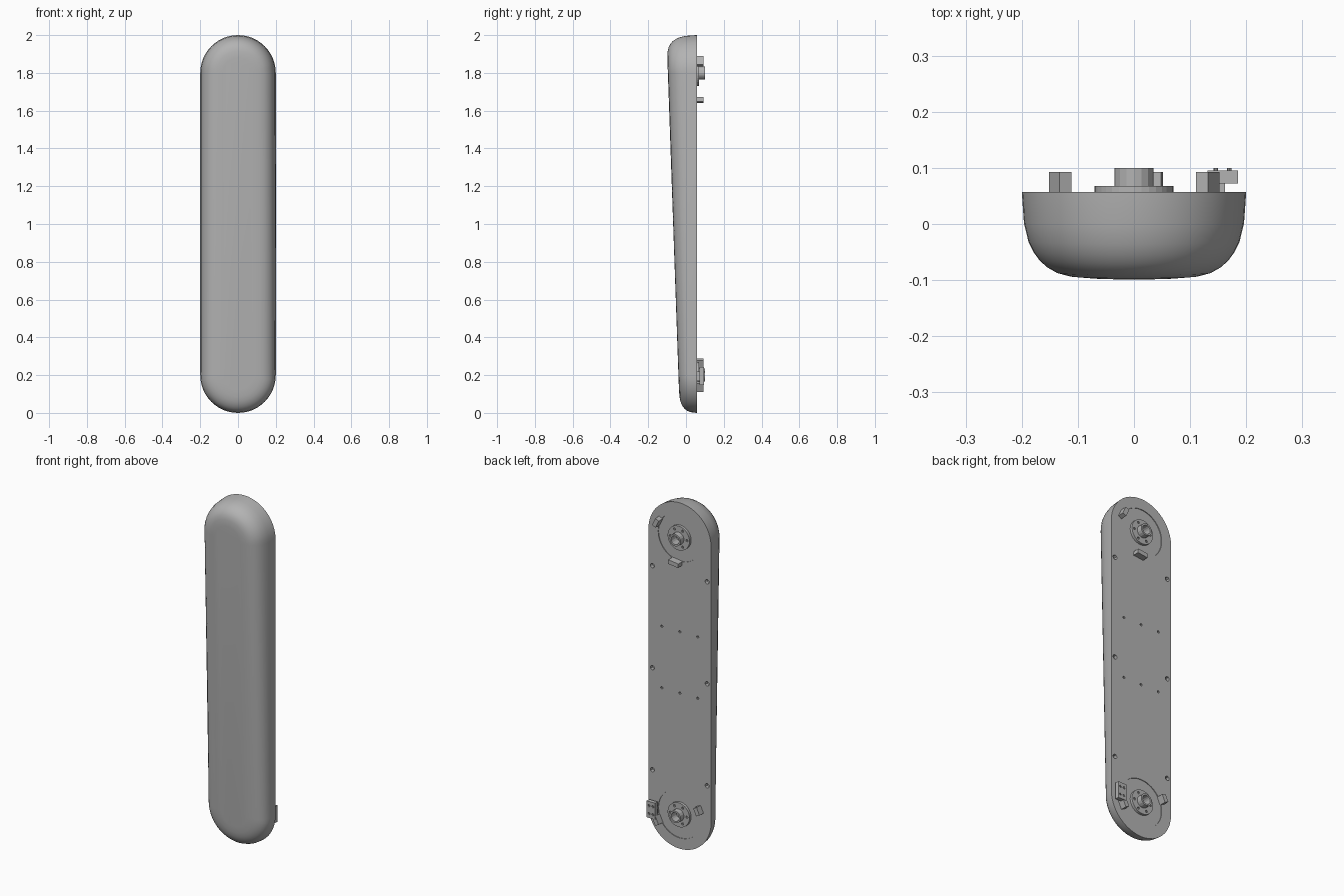
import bpy, bmesh
from math import sin, cos, pi, radians
from mathutils import Matrix, Vector

if "Cube" in bpy.data.objects:
    bpy.data.objects.remove(bpy.data.objects["Cube"], do_unlink=True)

grey = bpy.data.materials.new("matte grey")
grey.use_nodes = True
grey.diffuse_color = (0.45, 0.45, 0.45, 1)
grey.node_tree.nodes["Principled BSDF"].inputs["Base Color"].default_value = grey.diffuse_color

BACK = 0.057           # y of the flat back face
RADIUS = 0.2           # outline end radius
PIVOTS = {"upper": 1.8, "lower": 0.2}


def finish(name, bm, smooth=None):
    bmesh.ops.recalc_face_normals(bm, faces=bm.faces)
    mesh = bpy.data.meshes.new(name)
    bm.to_mesh(mesh)
    bm.free()
    mesh.materials.append(grey)
    obj = bpy.data.objects.new(name, mesh)
    bpy.context.collection.objects.link(obj)
    if smooth:
        select(obj)
        bpy.ops.object.shade_smooth_by_angle(angle=radians(smooth))
    return obj


def select(obj):
    bpy.ops.object.select_all(action="DESELECT")
    obj.select_set(True)
    bpy.context.view_layer.objects.active = obj


def add_cylinder(bm, r, x, z, y0, y1, sides):
    place = Matrix.Translation((x, (y0 + y1) / 2, z)) @ Matrix.Rotation(pi / 2, 4, "X")
    bmesh.ops.create_cone(bm, cap_ends=True, segments=sides, radius1=r, radius2=r,
                          depth=y1 - y0, matrix=place)


def add_box(bm, centre, size, angle=0):
    place = (Matrix.Translation(centre) @ Matrix.Rotation(-angle, 4, "Y")
             @ Matrix.Diagonal((*size, 1)))
    bmesh.ops.create_cube(bm, size=1, matrix=place)


def cut(target, cutter_bm):
    cutter = finish("hole_cutter", cutter_bm)
    cutter.hide_render = True
    mod = target.modifiers.new("holes", "BOOLEAN")
    mod.operation, mod.solver, mod.object = "DIFFERENCE", "EXACT", cutter
    select(target)
    bpy.ops.object.modifier_apply(modifier=mod.name)
    bpy.data.objects.remove(cutter, do_unlink=True)


def stadium(inset, steps=24):
    r = RADIUS - inset
    for centre, start in ((PIVOTS["upper"], 0), (PIVOTS["lower"], pi)):
        for i in range(steps + 1):
            a = start + pi * i / steps
            yield r * cos(a), centre + r * sin(a)


# Body shell: outline loops stepping inwards towards the sloping front
bm = bmesh.new()
section = [(0, 0), (0.37, 0.004), (0.58, 0.012), (0.7, 0.021), (0.8, 0.032),
           (0.88, 0.046), (0.94, 0.062), (0.98, 0.085), (1, 0.12)]
loops = []
for depth, inset in section:
    loop = []
    for x, z in stadium(inset):
        front = -0.033 - 0.035 * z
        loop.append(bm.verts.new((x, BACK + (front - BACK) * depth, z)))
    loops.append(loop)
for a, b in zip(loops, loops[1:]):
    for i in range(len(a)):
        j = (i + 1) % len(a)
        bm.faces.new((a[i], a[j], b[j], b[i]))
bm.faces.new(loops[0])
bm.faces.new(loops[-1])
body = finish("body_shell", bm)

# Round recesses, screw holes and pin holes in the back
bm = bmesh.new()
for z in PIVOTS.values():
    add_cylinder(bm, 0.138, 0, z, BACK - 0.004, BACK + 0.02, 48)
for z in (0.41, 1.0, 1.59):
    for x in (-0.175, 0.175):
        add_cylinder(bm, 0.013, x, z, BACK - 0.02, BACK + 0.02, 12)
for z in (0.9, 1.255):
    for x in (-0.115, 0, 0.115):
        add_cylinder(bm, 0.007, x, z, BACK - 0.015, BACK + 0.02, 10)
cut(body, bm)
select(body)
bpy.ops.object.shade_smooth_by_angle(angle=radians(30))

# Pivot hubs: flange with screw holes and a hollow collar
for name, z in PIVOTS.items():
    bm = bmesh.new()
    add_cylinder(bm, 0.07, 0, z, BACK - 0.006, 0.068, 32)
    flange = finish(name + "_hub_flange", bm)
    bm = bmesh.new()
    add_cylinder(bm, 0.025, 0, z, 0.03, 0.12, 16)
    for i in range(6):
        a = i * pi / 3
        add_cylinder(bm, 0.007, 0.053 * cos(a), z + 0.053 * sin(a), 0.06, 0.08, 10)
    cut(flange, bm)

    bm = bmesh.new()
    add_cylinder(bm, 0.035, 0, z, BACK - 0.005, 0.1, 16)
    collar = finish(name + "_hub_collar", bm)
    bm = bmesh.new()
    add_cylinder(bm, 0.025, 0, z, 0.03, 0.12, 16)
    cut(collar, bm)

# Stop tabs around each recess: pivot, angle, tangential width
tabs = [("upper", 25, 0.048), ("upper", -83, 0.065),
        ("lower", 155, 0.045), ("lower", -25, 0.048)]
for pivot, degrees, width in tabs:
    a = radians(degrees)
    bm = bmesh.new()
    add_box(bm, (0.145 * cos(a), 0.072, PIVOTS[pivot] + 0.145 * sin(a)),
            (0.024, 0.042, width), a)
    finish(pivot + "_stop_tab", bm)

# Terminal block with its foot and four pins
bm = bmesh.new()
add_box(bm, (0.158, 0.084, 0.195), (0.054, 0.023, 0.095))
block = finish("terminal_block", bm)
bm = bmesh.new()
for x in (0.146, 0.17):
    for z in (0.172, 0.218):
        add_cylinder(bm, 0.007, x, z, 0.086, 0.12, 10)
cut(block, bm)
bm = bmesh.new()
add_box(bm, (0.15, 0.065, 0.195), (0.024, 0.03, 0.05))
finish("terminal_foot", bm)
bm = bmesh.new()
for x in (0.146, 0.17):
    for z in (0.172, 0.218):
        add_cylinder(bm, 0.004, x, z, 0.085, 0.1, 8)
finish("terminal_pins", bm)
